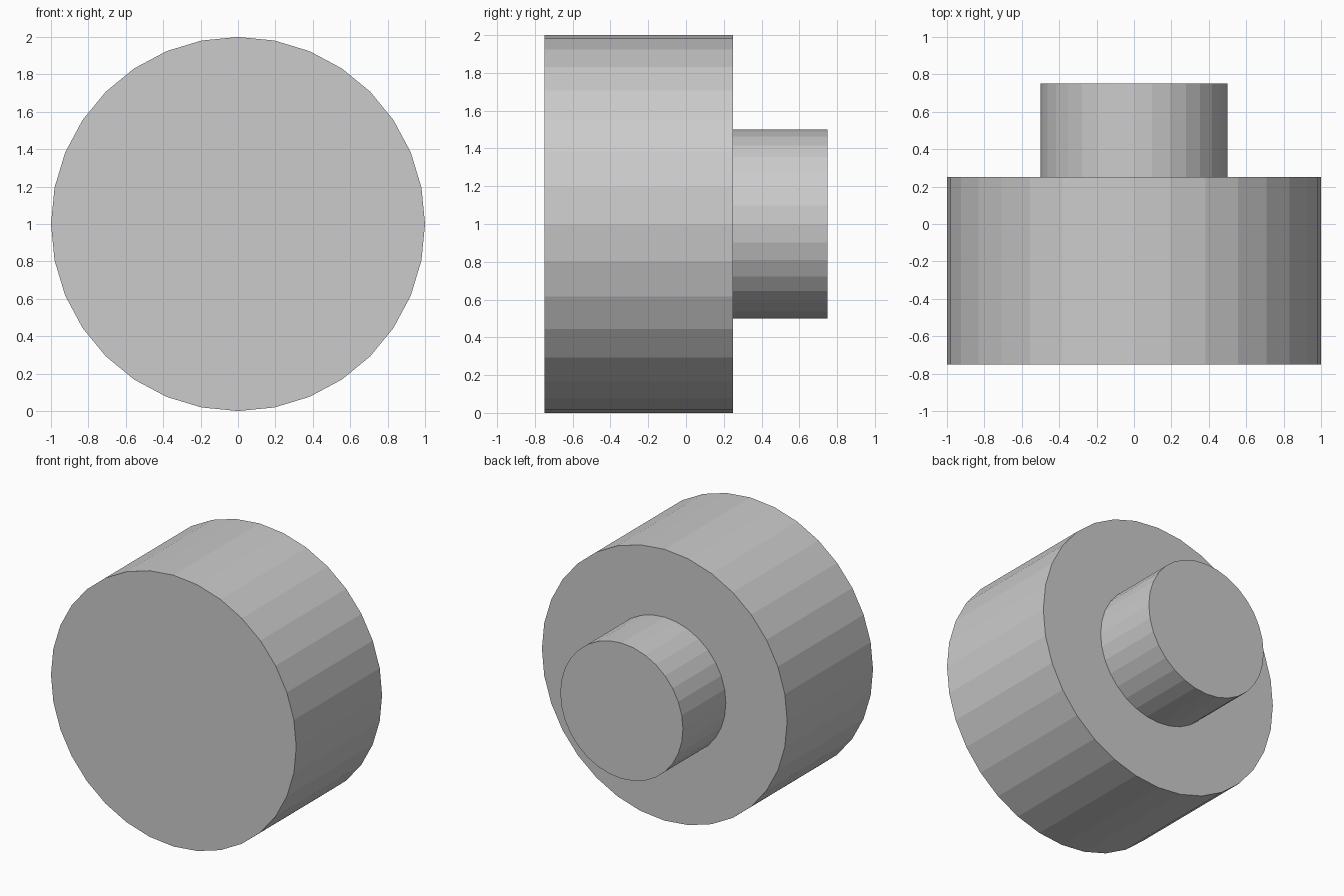
import bpy, bmesh
from math import sin, cos, tau

if "Cube" in bpy.data.objects:
    bpy.data.objects.remove(bpy.data.objects["Cube"])

SIDES = 32
CENTRE_Z = 1.0
# Stepped profile from front to back: (radius, y)
PROFILE = [(1.0, -0.75), (1.0, 0.25), (0.5, 0.25), (0.5, 0.75)]

bm = bmesh.new()
rings = [[bm.verts.new((r * sin(tau * i / SIDES), y, CENTRE_Z + r * cos(tau * i / SIDES)))
          for i in range(SIDES)] for r, y in PROFILE]

# Drum wall, shoulder and hub wall
for a, b in zip(rings, rings[1:]):
    for i in range(SIDES):
        j = (i + 1) % SIDES
        bm.faces.new((a[i], a[j], b[j], b[i]))

# Flat end caps
bm.faces.new(rings[0])
bm.faces.new(rings[-1])
bmesh.ops.recalc_face_normals(bm, faces=bm.faces)

mesh = bpy.data.meshes.new("stepped_drum")
bm.to_mesh(mesh)
bm.free()
bpy.context.collection.objects.link(bpy.data.objects.new("stepped_drum", mesh))
